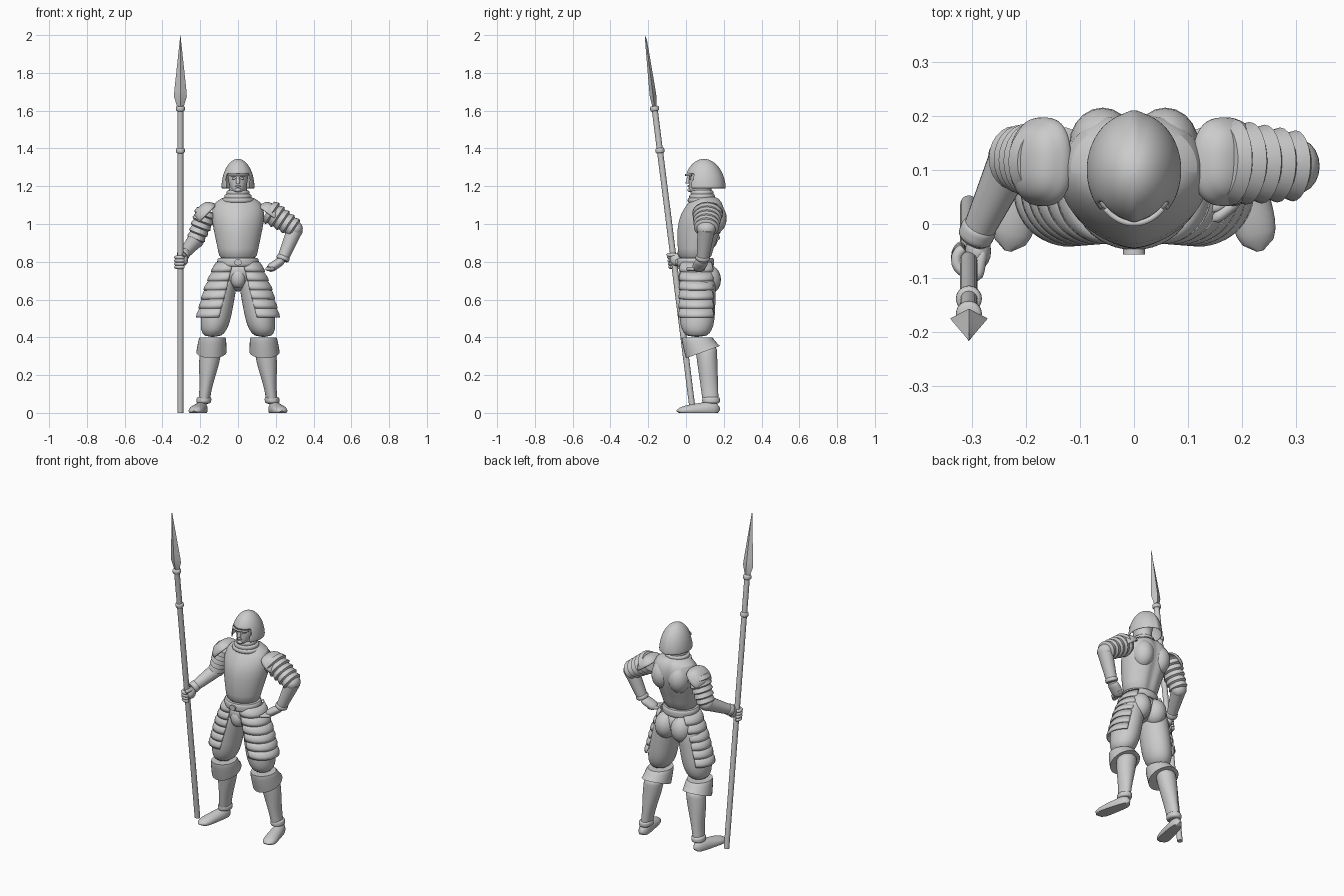
import bpy, bmesh
from math import sin, cos, pi
from mathutils import Vector, Matrix

if "Cube" in bpy.data.objects:
    bpy.data.objects.remove(bpy.data.objects["Cube"])

grey = bpy.data.materials.new("plain grey")
grey.use_nodes = True
grey.diffuse_color = (0.6, 0.6, 0.6, 1)
principled = grey.node_tree.nodes["Principled BSDF"]
principled.inputs["Base Color"].default_value = grey.diffuse_color
UPWARD, BACKWARD = Vector((0, 0, 1)), Vector((0, 1, 0))


def finish(name, bm, subdivide=0, thickness=0, angle=pi / 4):
    bmesh.ops.recalc_face_normals(bm, faces=bm.faces)
    mesh = bpy.data.meshes.new(name)
    bm.to_mesh(mesh)
    bm.free()
    mesh.materials.append(grey)
    part = bpy.data.objects.new(name, mesh)
    bpy.context.collection.objects.link(part)
    bpy.ops.object.select_all(action="DESELECT")
    part.select_set(True)
    bpy.context.view_layer.objects.active = part
    bpy.ops.object.shade_smooth_by_angle(angle=angle)
    if thickness:
        plate = part.modifiers.new("plate thickness", "SOLIDIFY")
        plate.thickness, plate.offset = thickness, -1
    if subdivide:
        rounding = part.modifiers.new("rounding", "SUBSURF")
        rounding.levels = rounding.render_levels = subdivide
    return part


def circle(c, s):
    return c, s


def loft(name, centres, radii, reference=None, section=circle, segments=24,
         first=0, sweep=2 * pi, keep=None, **finishing):
    """Skin a row of rings; rings lie flat unless a reference axis turns them along the path."""
    bm = bmesh.new()
    centres = [Vector(centre) for centre in centres]
    closed = sweep == 2 * pi
    count = segments if closed else segments + 1
    rings = []
    for i, (centre, (wide, deep)) in enumerate(zip(centres, radii)):
        across, along = Vector((1, 0, 0)), BACKWARD
        if reference:
            tangent = centres[min(i + 1, len(centres) - 1)] - centres[max(i - 1, 0)]
            across = tangent.cross(reference).normalized()
            along = across.cross(tangent).normalized()
        ring = []
        for k in range(count):
            turn = first + sweep * k / segments
            c, s = section(cos(turn), sin(turn))
            point = centre + across * (wide * c) + along * (deep * s)
            point.z = max(point.z, 0)
            ring.append(bm.verts.new(point))
        rings.append(ring)
    for low, high in zip(rings, rings[1:]):
        for k in range(segments):
            after = (k + 1) % count
            bm.faces.new((low[k], low[after], high[after], high[k]))
    if closed:
        bm.faces.new(rings[0])
        bm.faces.new(rings[-1])
    if keep:
        unwanted = [f for f in bm.faces if not keep(f.calc_center_median())]
        bmesh.ops.delete(bm, geom=unwanted, context="FACES")
    return finish(name, bm, **finishing)


def column(name, rows, **options):
    """Upright body part on the centre line: rows of depth, height, half width, half depth."""
    return loft(name, [(0, y, z) for y, z, wide, deep in rows],
                [(wide, deep) for y, z, wide, deep in rows], **options)


def limb(name, start, end, girth, steps=8, **options):
    """Straight limb whose two radii follow a rule along its length."""
    start, end = Vector(start), Vector(end)
    shares = [i / steps for i in range(steps + 1)]
    return loft(name, [start.lerp(end, u) for u in shares], [girth(u) for u in shares], **options)


def blunt(u, wide, deep):
    """Radii that close to a rounded tip at both ends."""
    closing = max(1 - abs(2 * u - 1) ** 4, 0.02) ** 0.5
    return wide * closing, deep * closing


def ball(name, centre, radii):
    bm = bmesh.new()
    place = Matrix.Translation(centre) @ Matrix.Diagonal((*radii, 1))
    bmesh.ops.create_uvsphere(bm, u_segments=20, v_segments=14, radius=1, matrix=place)
    finish(name, bm)


def banded(name, start, end, thick, thin, bands):
    """Limb armour of overlapping flared bands."""
    def girth(u):
        flare = 0.9 + 0.18 * min((u * bands + 0.01) % 1 / 0.75, 1)
        radius = (thick + (thin - thick) * u) * flare
        return radius, radius * 1.2
    limb(name, start, end, girth, steps=bands * 4, reference=BACKWARD)


def ridged(c, s):
    """Keel down the front and a groove down the back."""
    if s < 0:
        return c, s * (0.9 + 0.1 * (1 - abs(c)) ** 1.5)
    return c, s * (1 - 0.12 * max(0, 1 - abs(c) * 3))


def peaked(c, s):
    """Slight point at the brow and a low comb."""
    return c, s * (1 + 0.05 * max(0, 1 - abs(c) * 4))


# Cuirass, belt and buckle
column("cuirass", [(.05, .8, .1, .09), (.05, .86, .104, .094), (.075, .98, .133, .125),
                   (.093, 1.06, .143, .122), (.107, 1.12, .125, .09), (.1, 1.15, .06, .06)],
       section=ridged, segments=40, subdivide=1)
limb("belt", (0, .05, .775), (0, .05, .82), lambda u: blunt(0.2 + 0.6 * u, .11, .098), segments=40)
limb("belt_buckle", (0, -.04, .797), (0, -.056, .797), lambda u: (.02, .016), reference=UPWARD)

# Pelvis and padded codpiece
column("pelvis", [(.05, .8, .1, .088), (.065, .72, .12, .1), (.07, .64, .06, .06)], subdivide=2)
ball("codpiece", (0, 0, .715), (.042, .04, .055))

for side, sx in (("right", -1), ("left", 1)):
    hip, knee, cuff_end = (sx * .075, .065, .74), (sx * .135, .057, .4), (sx * .141, .09, .31)
    calf, ankle = (sx * .14, .105, .36), (sx * .183, .132, .04)
    heel, toe = (sx * .182, .18, .02), (sx * .233, -.05, .01)
    ball(side + "_shoulder_blade", (sx * .058, .145, 1.03), (.062, .07, .085))
    ball(side + "_buttock", (sx * .055, .115, .705), (.064, .07, .08))

    # Breeches with a turned cuff, stocking and shoe
    limb(side + "_breeches", hip, knee, lambda u: blunt(0.15 + 0.8 * u, .081, .095), subdivide=1)
    cuff = limb(side + "_breeches_cuff", knee, cuff_end,
                lambda u: (.068 + .012 * u ** 0.5, .08 + .01 * u ** 0.5), segments=28)
    for vertex in cuff.data.vertices:
        vertex.co.z += (vertex.co.y - knee[1]) * (knee[2] - vertex.co.z) * 4
    limb(side + "_stocking", calf, ankle,
         lambda u: (.057 - .026 * u + .005 * sin(2 * pi * u), .059 - .018 * u), subdivide=1)
    limb(side + "_shoe", heel, toe,
         lambda u: blunt(u, .033 + .011 * u, .05 - .028 * u), steps=14, reference=UPWARD)
    limb(side + "_shoe_collar", (sx * .182, .133, .05), (sx * .179, .133, .085),
         lambda u: blunt(0.1 + 0.8 * u, .039, .047))

    # Thigh guard of overlapping bands, open behind
    bands = 6
    for i in range(bands):
        shares = [(i + f) / bands for f in (0, 0.75, 1.1)]
        flares = (0, .008, .006)
        loft(side + "_thigh_band",
             [(sx * (.045 + .078 * u), .06, .8 - .29 * u) for u in shares],
             [(.07 + .022 * min(u * 2, 1) + out, .088 + .006 * u + out)
              for u, out in zip(shares, flares)],
             first=-pi / 2 - sx * 0.25, sweep=sx * pi * 0.92, thickness=.008)

    # Shoulder plate: rounded square half dome with a raised rim
    bm = bmesh.new()
    bmesh.ops.create_uvsphere(bm, u_segments=32, v_segments=16, radius=1)
    bmesh.ops.delete(bm, geom=[v for v in bm.verts if v.co.z < -0.01], context="VERTS")
    tilt = Matrix.Rotation(sx * pi / (5 if sx > 0 else 4), 4, "Y")
    place = Matrix.Translation((sx * .163, .115, 1.05)) @ tilt
    for vertex in bm.verts:
        x, y, z = (abs(c) ** 0.8 * (1 if c > 0 else -1) for c in vertex.co)
        rim = 1.07 if z < 0.3 else 1
        vertex.co = place @ Vector((x * rim * .066, y * rim * .078, z * .06))
    finish(side + "_shoulder_plate", bm, subdivide=1, thickness=.008)

    # Eye and brow
    ball(side + "_eye", (sx * .022, .023, 1.24), (.011, .008, .006))
    ball(side + "_brow", (sx * .023, .022, 1.256), (.017, .009, .005))

# Neck and ringed collar
limb("neck", (0, .09, 1.1), (0, .08, 1.22), lambda u: (.047, .052))
for i in range(3):
    z = 1.125 + i * .02
    limb("collar_ring", (0, .085, z - .015), (0, .085, z + .015),
         lambda u: blunt(0.1 + 0.8 * u, .084 - i * .012, .076 - i * .008), segments=32)

# Head and face
column("head", [(.048, 1.165, .02, .03), (.06, 1.18, .036, .045), (.075, 1.22, .052, .062),
                (.082, 1.27, .055, .065), (.085, 1.31, .04, .05)], subdivide=2)
limb("nose", (0, .02, 1.256), (0, .008, 1.214), lambda u: blunt(0.1 + 0.8 * u, .006 + .007 * u, .012))
ball("mouth", (0, .015, 1.2), (.015, .007, .006))
ball("chin", (0, .019, 1.18), (.016, .012, .011))


# Domed helmet, open at the face
def outside_face(p):
    return p.z > 1.192 and not (p.z < 1.262 and p.y < .05 and abs(p.x) < .064)


dome = [i * pi / 24 for i in range(12)] + [pi / 2 - 0.03]
column("helmet", [(.1 - .005 * sin(a), 1.188 + .157 * sin(a), .088 * cos(a), .107 * cos(a)) for a in dome],
       section=peaked, segments=48, keep=outside_face, subdivide=1, thickness=.006)
limb("helmet_brow_rim", (0, .096, 1.254), (0, .096, 1.264), lambda u: (.08, .1), steps=1,
     first=-pi * 0.75, sweep=pi / 2, thickness=.01)

# Right arm reaching forward to the spear
shoulder, elbow, wrist = (-.165, .115, 1.07), (-.225, .122, .915), (-.296, -.03, .83)
banded("right_upper_arm", shoulder, elbow, .06, .045, 5)
ball("right_elbow_plate", elbow, (.045, .045, .045))
limb("right_forearm", elbow, wrist, lambda u: (.043 - .016 * u, .043 - .015 * u), reference=UPWARD)
limb("right_cuff", (-.283, 0, .846), wrist, lambda u: blunt(0.1 + 0.8 * u, .033, .034), reference=UPWARD)
ball("right_palm", (-.288, -.05, .812), (.024, .034, .034))
butt, tip = Vector((-.305, .037, 0)), Vector((-.305, -.215, 2))
for i in range(4):
    grip = butt.lerp(tip, 0.386 + i * 0.0085)
    curl = [-pi * (0.2 + 0.2 * k) for k in range(7)]
    loft("right_finger", [grip + Vector((cos(a), sin(a), 0)) * .025 for a in curl],
         [(.011, .01) for a in curl], reference=UPWARD, segments=10, subdivide=1)
limb("right_thumb", (-.28, -.045, .835), (-.29, -.105, .837), lambda u: blunt(u, .011, .011),
     reference=UPWARD, segments=10)

# Left arm bent with the hand on the hip
shoulder, elbow, wrist = (.16, .115, 1.07), (.303, .107, .975), (.234, .088, .808)
knuckles = (.165, .062, .762)
banded("left_upper_arm", shoulder, elbow, .064, .05, 5)
ball("left_elbow_plate", elbow, (.04, .05, .042))
limb("left_forearm", elbow, wrist, lambda u: (.043 - .014 * u, .046 - .014 * u), reference=BACKWARD)
limb("left_cuff", (.243, .09, .832), wrist, lambda u: blunt(0.1 + 0.8 * u, .035, .038), reference=BACKWARD)
limb("left_hand", wrist, knuckles, lambda u: blunt(0.1 + 0.8 * u, .024, .036), reference=BACKWARD)
for i in range(4):
    y = .045 + i * .018
    limb("left_finger", (.195, y, .762), (.145, y - .04, .762), lambda u: blunt(u, .011, .011),
         reference=UPWARD, segments=10)


# Leaning spear: shaft, collars and four sided blade
def spear(name, low, high, girth, **options):
    limb(name, butt.lerp(tip, low), butt.lerp(tip, high), girth, reference=BACKWARD, **options)


spear("spear_shaft", 0, 0.81, lambda u: (.016, .016), segments=16)
for low in (0.688, 0.799):
    spear("spear_collar", low, low + 0.013, lambda u: blunt(0.1 + 0.8 * u, .024, .024))


def blade(u):
    width = min(.014 + .12 * u, .042 * (1.01 - u))
    return width, .004 + width * 0.4 if u < 1 else width


spear("spear_blade", 0.805, 1, blade, steps=12, segments=4, angle=pi / 9)
